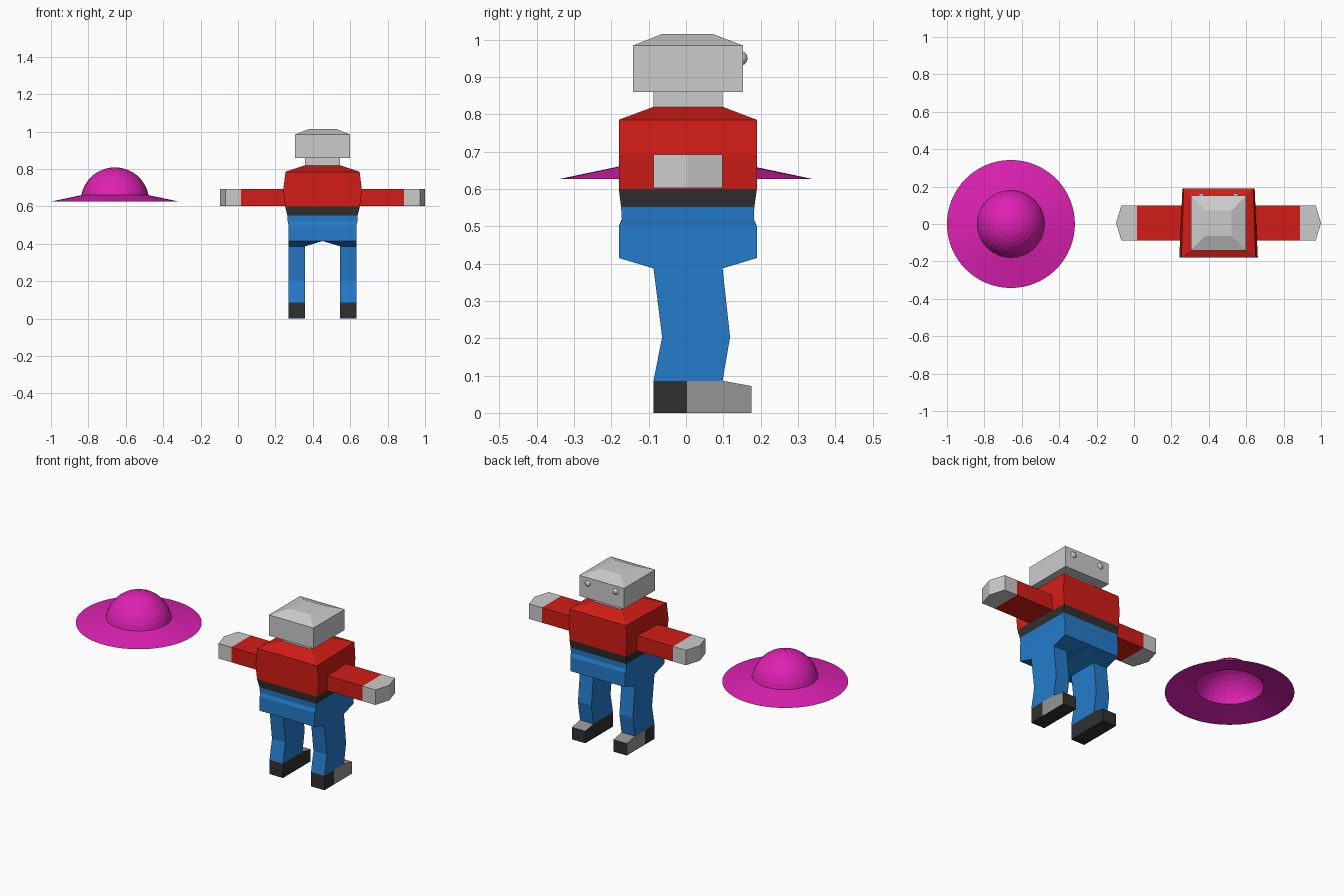
import bpy, bmesh, math
from mathutils import Vector

if "Cube" in bpy.data.objects:
    bpy.data.objects.remove(bpy.data.objects["Cube"])

CX = 0.452  # centre line of the figure


def material(name, rgb):
    m = bpy.data.materials.new(name)
    m.diffuse_color = (*rgb, 1)
    m.use_nodes = True
    m.node_tree.nodes["Principled BSDF"].inputs["Base Color"].default_value = m.diffuse_color
    return m


RED = material("red", (0.65, 0.012, 0.008))
BLUE = material("blue", (0.018, 0.2, 0.6))
BLACK = material("black", (0.03, 0.03, 0.03))
PINK = material("pink", (0.73, 0.015, 0.45))


def finish(name, bm, mat=None):
    bmesh.ops.recalc_face_normals(bm, faces=bm.faces)
    me = bpy.data.meshes.new(name)
    bm.to_mesh(me)
    bm.free()
    ob = bpy.data.objects.new(name, me)
    bpy.context.collection.objects.link(ob)
    if mat:
        me.materials.append(mat)
    return ob


def loft(name, rings, mat=None, caps=True):
    """Skin a list of equally long point rings."""
    bm = bmesh.new()
    loops = [[bm.verts.new(p) for p in r] for r in rings]
    n = len(loops[0])
    for a, b in zip(loops, loops[1:]):
        for i in range(n):
            j = (i + 1) % n
            bm.faces.new((a[i], a[j], b[j], b[i]))
    if caps:
        bm.faces.new(loops[0])
        bm.faces.new(loops[-1])
    return finish(name, bm, mat)


def rect(x0, x1, y0, y1, z):
    return [(x0, y0, z), (x1, y0, z), (x1, y1, z), (x0, y1, z)]


def level(z, hw_rear, hw_face, y0, y1):
    """Body cross-section, symmetric about the centre line."""
    return [(CX - hw_rear, y0, z), (CX + hw_rear, y0, z),
            (CX + hw_face, y1, z), (CX - hw_face, y1, z)]


# Torso, belt and hips
loft("torso", [level(0.60, 0.20, 0.187, -0.18, 0.19),
               level(0.69, 0.21, 0.193, -0.18, 0.19),
               level(0.785, 0.198, 0.187, -0.18, 0.19),
               level(0.82, 0.093, 0.093, -0.087, 0.098)], RED)
loft("belt", [level(0.552, 0.188, 0.185, -0.174, 0.183),
              level(0.60, 0.20, 0.187, -0.18, 0.19)], BLACK)
loft("hips", [level(0.415, 0.182, 0.182, -0.18, 0.19),
              level(0.50, 0.182, 0.182, -0.18, 0.19),
              level(0.52, 0.186, 0.184, -0.172, 0.182),
              level(0.552, 0.188, 0.185, -0.174, 0.183)], BLUE, caps=False)

# Neck and head
loft("neck", [level(z, 0.093, 0.093, -0.087, 0.098) for z in (0.82, 0.862)])
loft("head", [level(0.86, 0.148, 0.148, -0.142, 0.153),
              level(0.984, 0.148, 0.148, -0.142, 0.153),
              level(1.015, 0.07, 0.07, -0.064, 0.072)])

for side, s in (("left", -1), ("right", 1)):
    def X(d):
        return CX + s * d

    # Leg, flaring at the top to half of the hips
    loft(side + "_leg", [rect(X(0), X(0.182), -0.18, 0.19, 0.415),
                         rect(X(0.093), X(0.182), -0.087, 0.098, 0.387),
                         rect(X(0.093), X(0.182), -0.064, 0.118, 0.203),
                         rect(X(0.093), X(0.182), -0.087, 0.098, 0.086)],
         BLUE, caps=False)

    # Shoe: black body, grey toe top and outer side
    prof = [(-0.087, 0), (0.003, 0), (0.175, 0), (0.175, 0.072),
            (0.098, 0.086), (0.003, 0.086), (-0.087, 0.086)]
    bm = bmesh.new()
    ends = [[bm.verts.new((X(d), y, z)) for y, z in prof] for d in (0.093, 0.182)]
    for i in range(7):
        j = (i + 1) % 7
        bm.faces.new((ends[0][i], ends[0][j], ends[1][j], ends[1][i]))
    for v in ends:
        bm.faces.new((v[0], v[1], v[5], v[6]))
        bm.faces.new(v[1:6])
    shoe = finish(side + "_shoe", bm, BLACK)
    shoe.data.materials.append(material(side + "_toe_grey", (0.3, 0.3, 0.3)))
    for f in shoe.data.polygons:
        top = f.normal.z > 0.5 and f.center.y > 0.1
        outer = f.normal.x * s > 0.9 and f.center.y > 0
        f.material_index = 1 if top or outer else 0

    # Arm and pointed hand
    def arm_ring(d, y0, ym, y1, inset=0):
        return [(X(d), y0, 0.602), (X(d + inset), ym, 0.602), (X(d), y1, 0.602),
                (X(d), y1, 0.692), (X(d + inset), ym, 0.692), (X(d), y0, 0.692)]
    loft(side + "_sleeve", [arm_ring(d, -0.087, 0.005, 0.098)
                            for d in (0.19, 0.435)], RED)
    hand = [(0.435, -0.087), (0.52, -0.087), (0.548, 0.005), (0.52, 0.098), (0.435, 0.098)]
    loft(side + "_hand", [[(X(d), y, z) for d, y in hand] for z in (0.602, 0.692)])

    # Eye
    bm = bmesh.new()
    bmesh.ops.create_uvsphere(bm, u_segments=12, v_segments=8, radius=0.02)
    bmesh.ops.translate(bm, verts=bm.verts, vec=Vector((X(0.092), 0.145, 0.95)))
    finish(side + "_eye", bm)


# Hat: open dome on a thin sloping brim
def circle(r, z, n):
    return [(-0.658 + r * math.cos(2 * math.pi * i / n),
             r * math.sin(2 * math.pi * i / n), z) for i in range(n)]


R = 0.183
dome = []
for k in range(9):
    a = math.radians(10 + 79.5 * k / 8)
    dome.append(circle(R * math.cos(a), 0.626 + R * math.sin(a), 32))
loft("hat_dome", dome, PINK, caps=False)
loft("hat_brim", [circle(0.342, 0.626, 64), circle(0.18, 0.66, 64)], PINK, caps=False)
